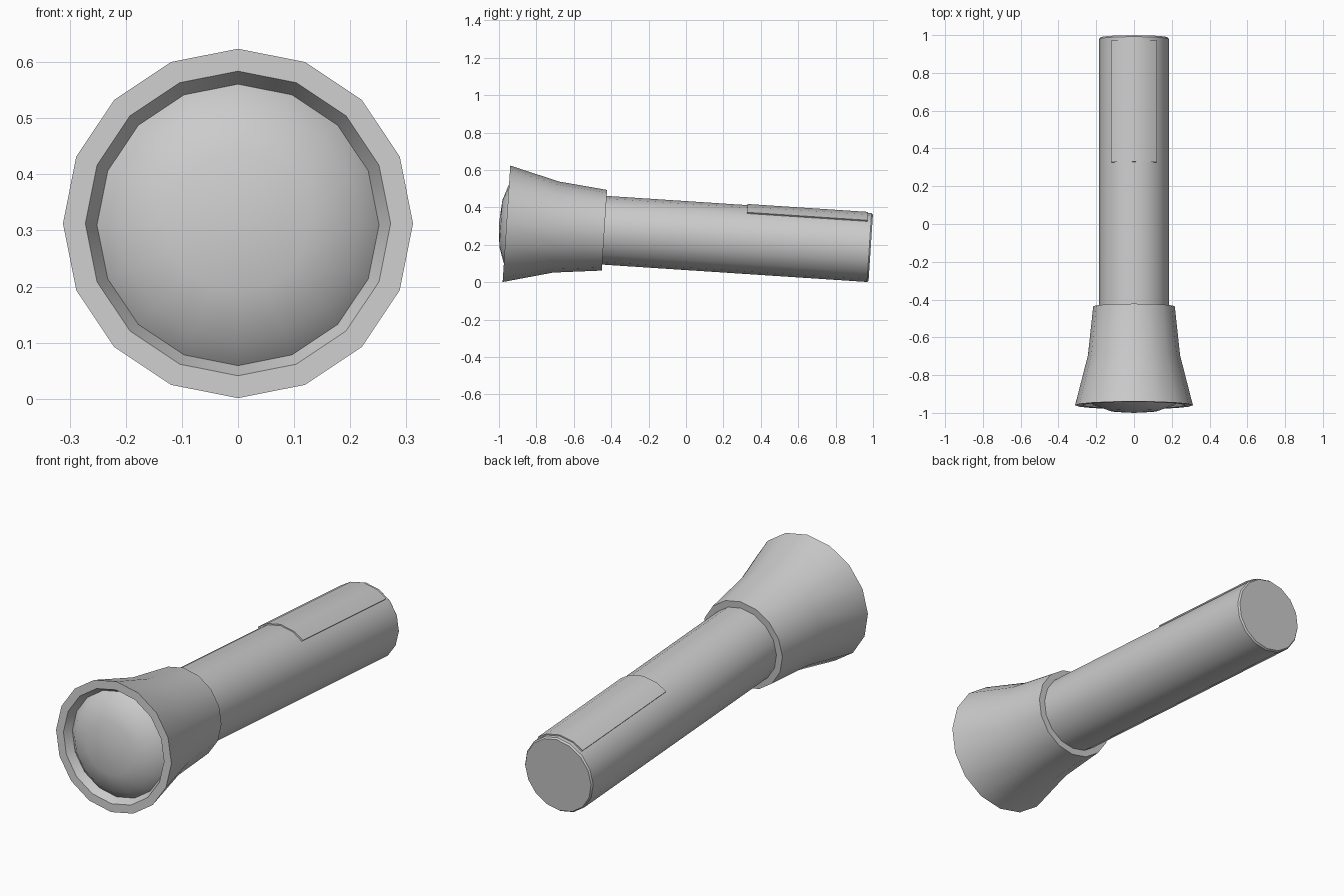
import bpy, bmesh, math
from mathutils import Vector

if "Cube" in bpy.data.objects:
    bpy.data.objects.remove(bpy.data.objects["Cube"])

TILT = math.radians(3.75)
START = Vector((0, -0.96, 0.3125))                      # centre of the head rim
AXIS = Vector((0, math.cos(TILT), -math.sin(TILT)))     # runs from head to tail
UP = Vector((0, math.sin(TILT), math.cos(TILT)))
SIDE = Vector((1, 0, 0))
N = 16


def point(s, r, ang):
    """Point at distance s along the torch, radius r, angle from the top."""
    return START + AXIS * s + SIDE * (r * math.sin(ang)) + UP * (r * math.cos(ang))


def finish(name, bm):
    bmesh.ops.recalc_face_normals(bm, faces=bm.faces[:])
    me = bpy.data.meshes.new(name)
    bm.to_mesh(me)
    bm.free()
    ob = bpy.data.objects.new(name, me)
    bpy.context.collection.objects.link(ob)
    bpy.ops.object.select_all(action='DESELECT')
    ob.select_set(True)
    bpy.context.view_layer.objects.active = ob
    bpy.ops.object.shade_smooth_by_angle(angle=math.radians(30))
    return ob


def lathe(name, profile, caps=(False, False), closed=False):
    """Turn (s, r) profile points around the torch axis; r = 0 makes a pole."""
    bm = bmesh.new()
    rings = []
    for s, r in profile:
        if r == 0:
            rings.append([bm.verts.new(point(s, 0, 0))] * N)
        else:
            rings.append([bm.verts.new(point(s, r, 2 * math.pi * i / N)) for i in range(N)])
    pairs = list(zip(rings, rings[1:]))
    if closed:
        pairs.append((rings[-1], rings[0]))
    for a, b in pairs:
        for i in range(N):
            j = (i + 1) % N
            bm.faces.new(list(dict.fromkeys((a[i], a[j], b[j], b[i]))))
    for ring, cap in zip((rings[0], rings[-1]), caps):
        if cap:
            bm.faces.new(ring)
    return finish(name, bm)


# Flared head with a recessed bezel and a flat back collar
lathe("head", [(0.04, 0.251), (0.0, 0.272), (0.0, 0.312), (0.265, 0.244),
               (0.525, 0.216), (0.525, 0.18)])

# Domed lens
lathe("lens", [(0.04, 0.252), (0.0, 0.213), (-0.03, 0.125), (-0.04, 0)])

# Straight handle with a finely chamfered tail
lathe("handle", [(0.52, 0.184), (1.944, 0.184), (1.952, 0.178)], caps=(False, True))

# Thin curved switch plate on top of the handle
bm = bmesh.new()
angles = [math.radians(a) for a in (-40, -22.5, 0, 22.5, 40)]
loops = []
for s in (1.28, 1.926):
    outer = [bm.verts.new(point(s, 0.190, a)) for a in angles]
    inner = [bm.verts.new(point(s, 0.172, a)) for a in reversed(angles)]
    loops.append(outer + inner)
    bm.faces.new(loops[-1])
for i in range(len(loops[0])):
    j = (i + 1) % len(loops[0])
    bm.faces.new((loops[0][i], loops[0][j], loops[1][j], loops[1][i]))
finish("switch_plate", bm)
